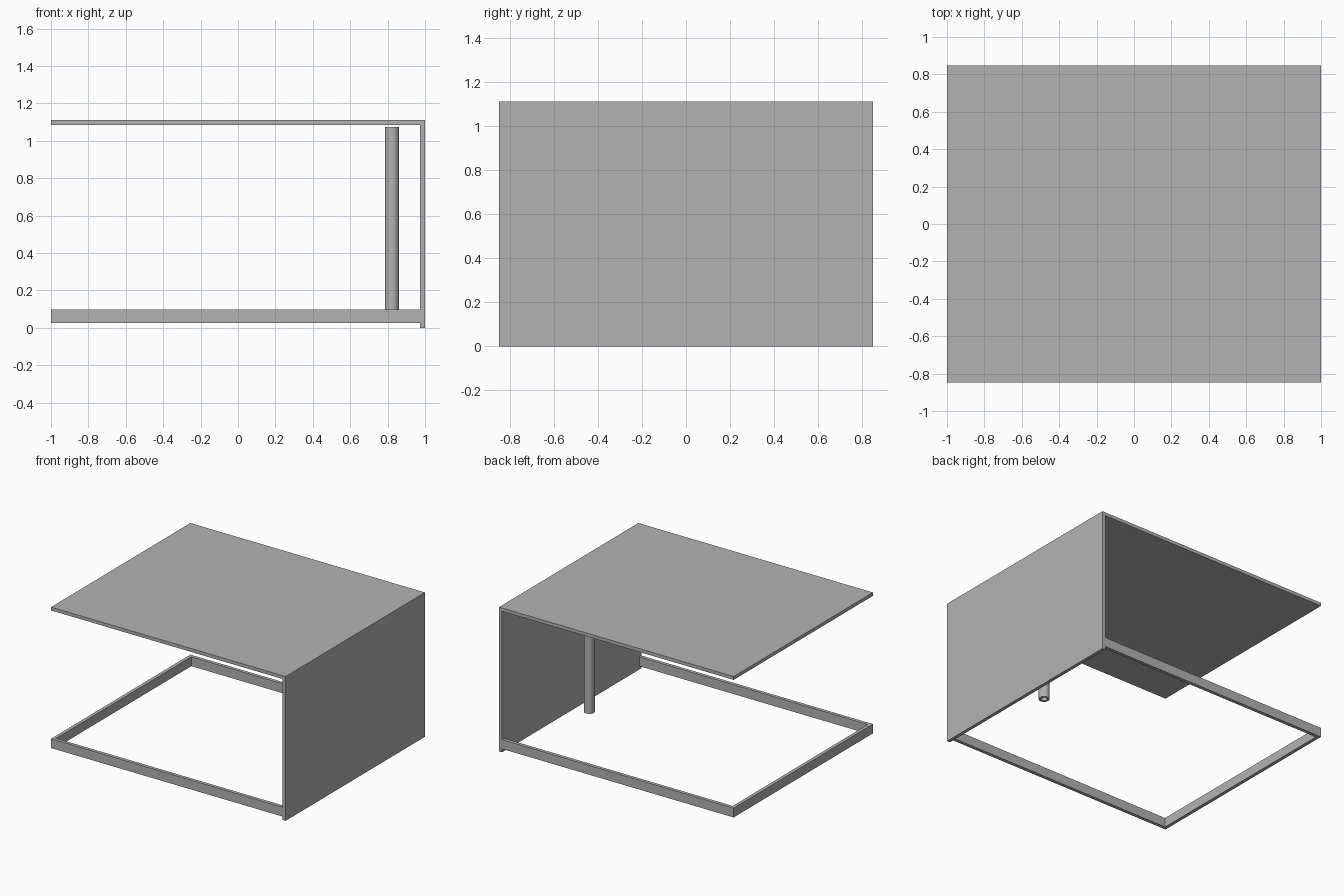
import bpy
import bmesh
import math

cube = bpy.data.objects.get("Cube")
if cube:
    bpy.data.objects.remove(cube, do_unlink=True)

# Overall sizes
HALF_X, HALF_Y, HEIGHT = 1.0, 0.848, 1.112
SHEET = 0.026
RAIL_BOTTOM, RAIL_TOP = 0.026, 0.098
WALL_X = HALF_X - SHEET

grey = bpy.data.materials.new("plain grey")
grey.use_nodes = True
GREY = (0.448, 0.448, 0.448, 1)
grey.diffuse_color = GREY
grey.node_tree.nodes["Principled BSDF"].inputs["Base Color"].default_value = GREY


def finish(name, bm):
    mesh = bpy.data.meshes.new(name)
    bmesh.ops.recalc_face_normals(bm, faces=bm.faces)
    bm.to_mesh(mesh)
    bm.free()
    mesh.materials.append(grey)
    obj = bpy.data.objects.new(name, mesh)
    bpy.context.collection.objects.link(obj)
    return obj


def box(name, low, high):
    bm = bmesh.new()
    bmesh.ops.create_cube(bm, size=1)
    for v in bm.verts:
        v.co = [(a + b) / 2 + c * (b - a) for a, b, c in zip(low, high, v.co)]
    return finish(name, bm)


def tube(name, x, y, bottom, top, outer, inner, sides=32):
    # Spin a closed rectangular section around the pole axis
    bm = bmesh.new()
    section = [(inner, bottom), (outer, bottom), (outer, top), (inner, top)]
    verts = [bm.verts.new((x + r, y, z)) for r, z in section]
    edges = [bm.edges.new((verts[i], verts[(i + 1) % 4])) for i in range(4)]
    bmesh.ops.spin(bm, geom=verts + edges, cent=(x, y, 0), axis=(0, 0, 1),
                   angle=math.tau, steps=sides, use_merge=True)
    bmesh.ops.remove_doubles(bm, verts=bm.verts, dist=0.0001)
    return finish(name, bm)


# Flat top and the single side wall, which reaches the floor
box("top_panel", (-HALF_X, -HALF_Y, HEIGHT - SHEET), (HALF_X, HALF_Y, HEIGHT))
box("side_wall", (WALL_X, -HALF_Y, 0), (HALF_X, HALF_Y, HEIGHT - SHEET))

# Low rails that complete the base frame
for name, side in (("front_rail", -1), ("back_rail", 1)):
    ys = sorted((side * HALF_Y, side * (HALF_Y - SHEET)))
    box(name, (-HALF_X, ys[0], RAIL_BOTTOM), (WALL_X, ys[1], RAIL_TOP))
box("end_rail", (-HALF_X, -HALF_Y + SHEET, RAIL_BOTTOM),
    (-HALF_X + SHEET, HALF_Y - SHEET, RAIL_TOP))

# Hollow pole near the wall
pole = tube("hollow_pole", 0.823, 0, 0.03, 1.075, 0.038, 0.022)
bpy.ops.object.select_all(action="DESELECT")
pole.select_set(True)
bpy.context.view_layer.objects.active = pole
bpy.ops.object.shade_smooth_by_angle(angle=math.radians(35))
